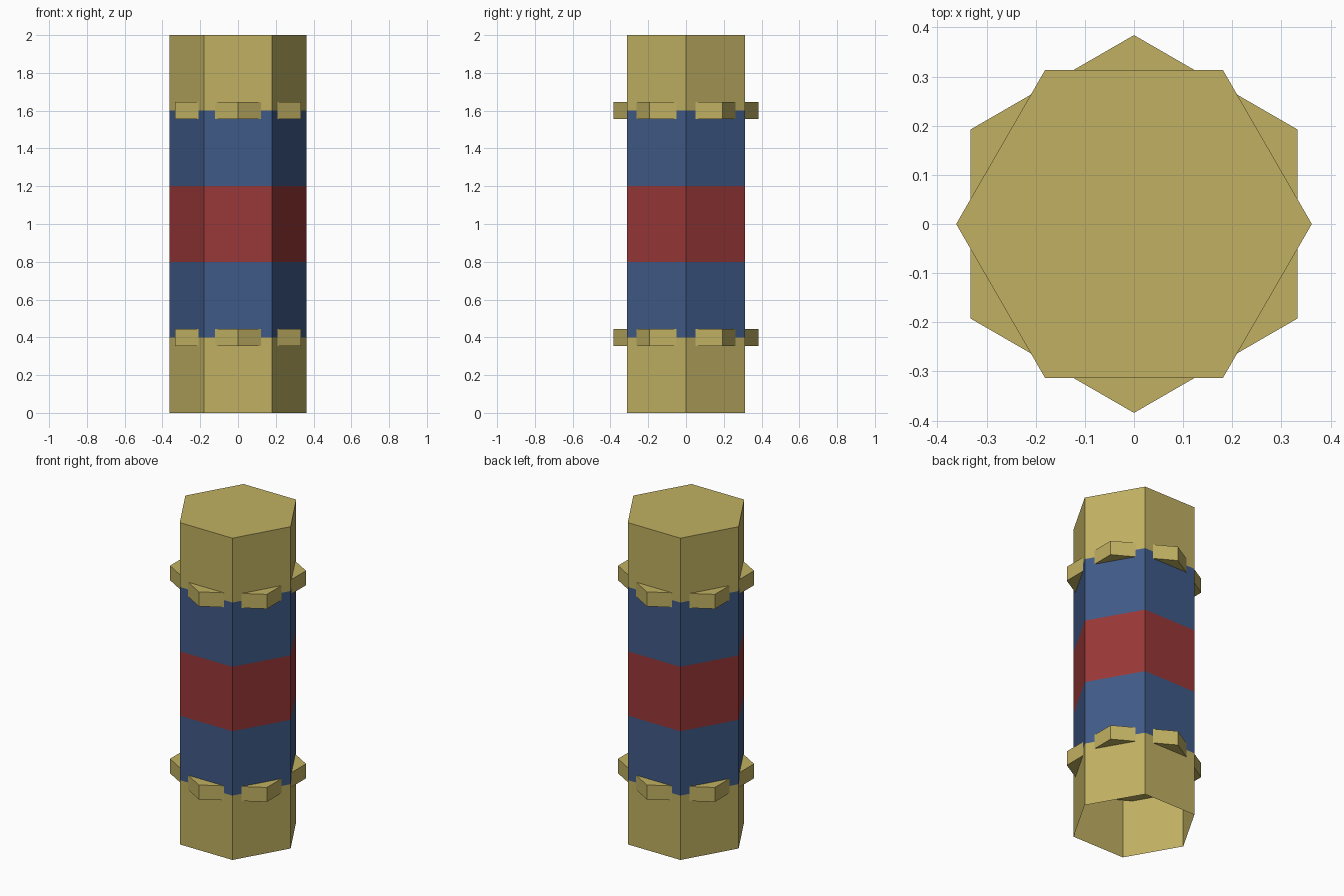
import bpy, bmesh
from math import cos, sin, pi

if "Cube" in bpy.data.objects:
    bpy.data.objects.remove(bpy.data.objects["Cube"])


def material(name, rgb):
    m = bpy.data.materials.new(name)
    m.diffuse_color = (*rgb, 1.0)
    m.use_nodes = True
    m.node_tree.nodes["Principled BSDF"].inputs["Base Color"].default_value = m.diffuse_color
    return m


GOLD = material("gold", (0.527, 0.434, 0.122))
BLUE = material("blue", (0.051, 0.102, 0.242))
RED = material("red", (0.314, 0.038, 0.038))


def hex_tube(name, radius, turn, levels, mats, bottom_cap, top_cap, flip_top=False):
    """Stack of six-sided bands between the given heights, one material per band."""
    bm = bmesh.new()
    rings = [[bm.verts.new((radius * cos(turn + i * pi / 3),
                            radius * sin(turn + i * pi / 3), z))
              for i in range(6)] for z in levels]
    used = list(dict.fromkeys(mats))
    for lower, upper, mat in zip(rings, rings[1:], mats):
        for i in range(6):
            j = (i + 1) % 6
            f = bm.faces.new((lower[i], lower[j], upper[j], upper[i]))
            f.material_index = used.index(mat)
    if bottom_cap:
        bm.faces.new(rings[0][::-1])
    if top_cap:
        bm.faces.new(rings[-1][::-1] if flip_top else rings[-1])
    mesh = bpy.data.meshes.new(name)
    bm.to_mesh(mesh)
    bm.free()
    for m in used:
        mesh.materials.append(m)
    obj = bpy.data.objects.new(name, mesh)
    bpy.context.collection.objects.link(obj)
    return obj


# Banded hexagonal casing, open underneath, closed on top
hex_tube("casing", 0.362, 0, [0, 0.4, 0.8, 1.2, 1.6, 2.0],
         [GOLD, BLUE, RED, BLUE, GOLD], False, True, flip_top=True)

# Hexagonal collars, turned so their corners poke through the casing sides
for name, z in (("lower_collar", 0.4), ("upper_collar", 1.6)):
    hex_tube(name, 0.3845, pi / 6, [z - 0.045, z + 0.045], [GOLD], True, True)
